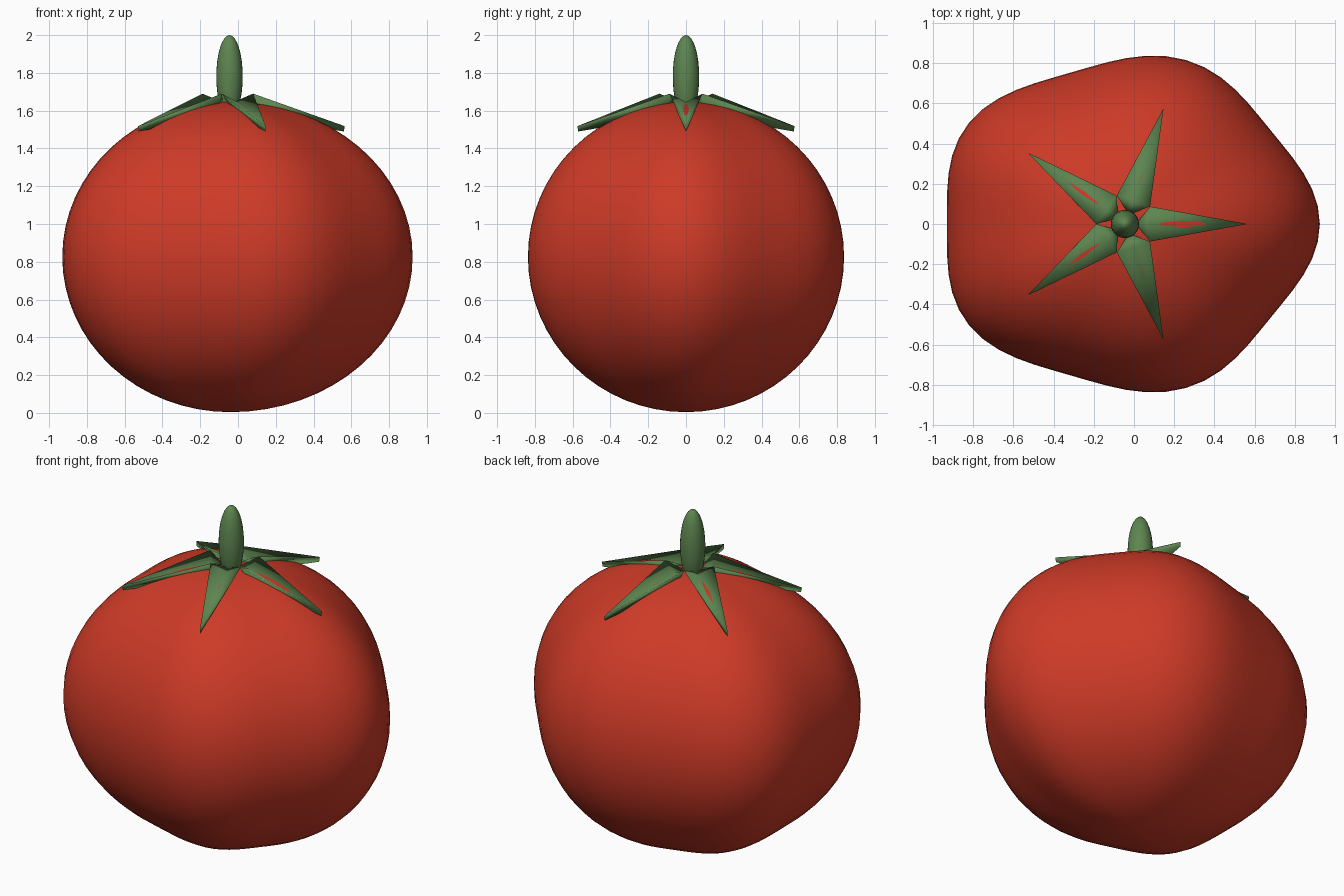
import bpy, bmesh, math
from mathutils import Matrix

if "Cube" in bpy.data.objects:
    bpy.data.objects.remove(bpy.data.objects["Cube"])

CX = -0.04  # fruit axis


def material(name, rgb):
    m = bpy.data.materials.new(name)
    m.diffuse_color = (*rgb, 1)
    m.use_nodes = True
    m.node_tree.nodes["Principled BSDF"].inputs["Base Color"].default_value = m.diffuse_color
    return m


red = material("tomato_red", (0.61, 0.042, 0.02))
green = material("leaf_green", (0.11, 0.235, 0.08))


def finish(name, bm, mat):
    bmesh.ops.recalc_face_normals(bm, faces=bm.faces)
    for f in bm.faces:
        f.smooth = True
    me = bpy.data.meshes.new(name)
    bm.to_mesh(me)
    bm.free()
    me.materials.append(mat)
    ob = bpy.data.objects.new(name, me)
    bpy.context.collection.objects.link(ob)
    return ob


# Fruit: an ellipsoid with five soft lobes around its axis
bm = bmesh.new()
bmesh.ops.create_uvsphere(bm, u_segments=60, v_segments=32, radius=1)
for v in bm.verts:
    lobe = 1 + 0.04 * math.cos(5 * math.atan2(v.co.y, v.co.x))
    v.co.x *= 0.9275 * lobe
    v.co.y *= 0.825 * lobe
    v.co.z *= 0.822
bmesh.ops.translate(bm, verts=bm.verts, vec=(CX, 0, 0.826))
finish("fruit", bm, red)

# Stem: a tall narrow ellipsoid
bm = bmesh.new()
bmesh.ops.create_uvsphere(bm, u_segments=24, v_segments=16, radius=1)
bmesh.ops.scale(bm, verts=bm.verts, vec=(0.07, 0.07, 0.22))
bmesh.ops.translate(bm, verts=bm.verts, vec=(CX - 0.005, 0, 1.78))
finish("stem", bm, green)

# Sepals: five folded pointed leaves with a valley along the middle
POINTS = [
    (0.05, 0, 1.645),       # inner end
    (0.12, 0.087, 1.69),    # left corner
    (0.12, -0.087, 1.69),   # right corner
    (0.12, 0, 1.646),       # valley
    (0.605, 0, 1.518),      # tip top
    (0.60, 0, 1.49),        # tip bottom
    (0.10, 0, 1.57),        # keel
]
FACES = [(0, 3, 1), (0, 2, 3), (1, 3, 4), (3, 2, 4),
         (1, 4, 5), (1, 5, 6), (2, 5, 4), (2, 6, 5),
         (0, 1, 6), (0, 6, 2)]
for i in range(5):
    bm = bmesh.new()
    vs = [bm.verts.new(p) for p in POINTS]
    for f in FACES:
        bm.faces.new([vs[k] for k in f])
    turn = Matrix.Translation((CX, 0, 0)) @ Matrix.Rotation(i * math.tau / 5, 4, 'Z')
    bm.transform(turn)
    finish(f"sepal_{i + 1}", bm, green)
